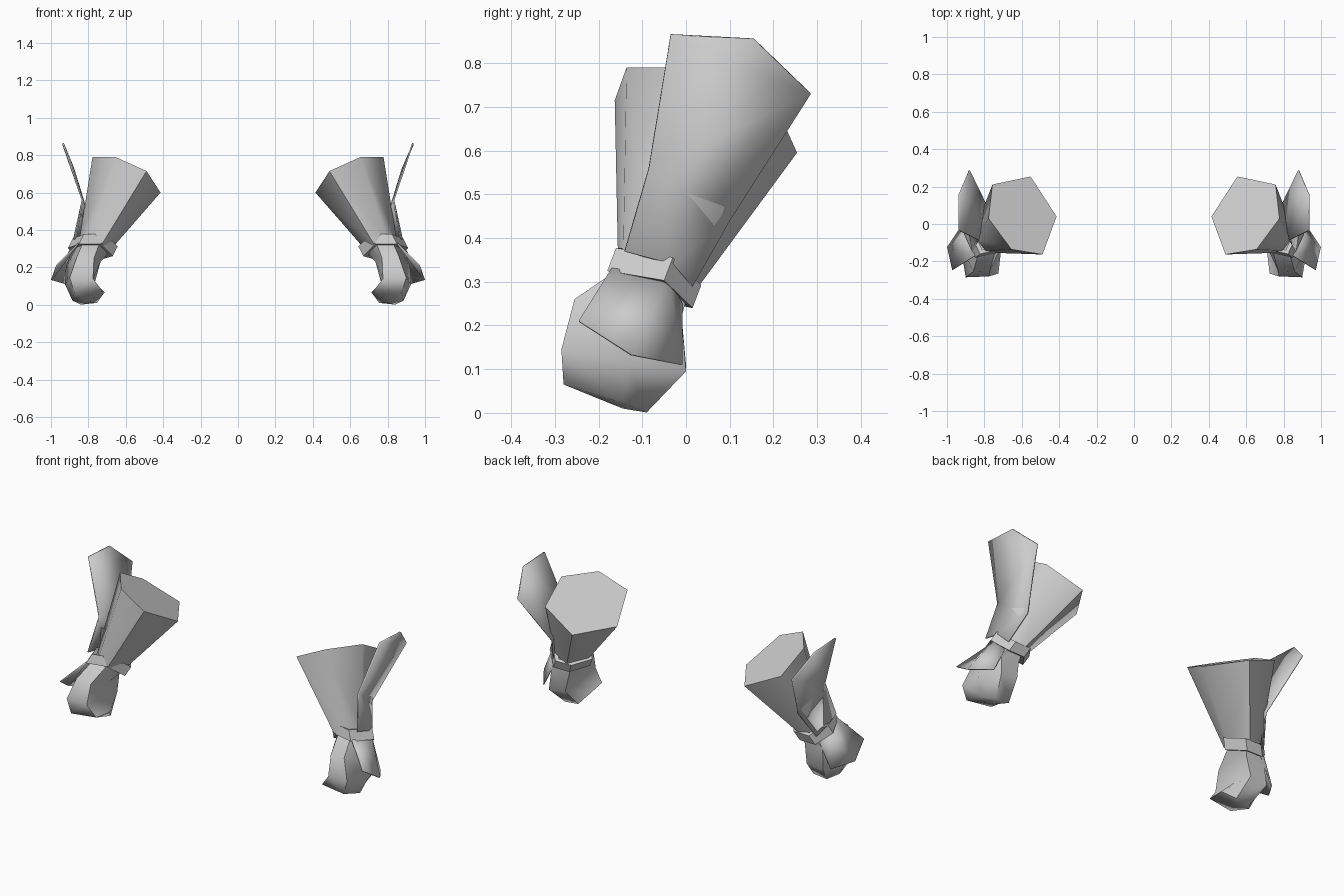
import bpy, bmesh, math
from mathutils import Vector

if "Cube" in bpy.data.objects:
    bpy.data.objects.remove(bpy.data.objects["Cube"], do_unlink=True)

# Single grey material
grey = bpy.data.materials.new("plain_grey")
grey.use_nodes = True
grey.diffuse_color = (0.6, 0.6, 0.6, 1)
grey.node_tree.nodes["Principled BSDF"].inputs["Base Color"].default_value = (0.6, 0.6, 0.6, 1)

AXIS = Vector((-0.43, 0.32, 0.84)).normalized()  # forearm direction


def make_pair(name, verts, faces, thickness=0, angle=50):
    """Build a part for the left glove and its mirror for the right one."""
    for side, sx in (("left", 1), ("right", -1)):
        bm = bmesh.new()
        vs = [bm.verts.new((v[0] * sx, v[1], v[2])) for v in verts]
        for f in faces:
            bm.faces.new([vs[i] for i in f])
        bmesh.ops.recalc_face_normals(bm, faces=bm.faces)
        mesh = bpy.data.meshes.new(f"{side}_{name}")
        bm.to_mesh(mesh)
        bm.free()
        mesh.materials.append(grey)
        ob = bpy.data.objects.new(f"{side}_{name}", mesh)
        bpy.context.collection.objects.link(ob)
        if thickness:
            mod = ob.modifiers.new("thickness", 'SOLIDIFY')
            mod.thickness = thickness
            mod.offset = 0
        bpy.ops.object.select_all(action='DESELECT')
        ob.select_set(True)
        bpy.context.view_layer.objects.active = ob
        bpy.ops.object.shade_smooth_by_angle(angle=math.radians(angle))


def bridge(rings, n=6, closed=False):
    """Quad faces joining consecutive rings of n points."""
    pairs = [(r, r + 1) for r in range(rings - 1)]
    if closed:
        pairs.append((rings - 1, 0))
    return [(a * n + i, a * n + (i + 1) % n, b * n + (i + 1) % n, b * n + i)
            for a, b in pairs for i in range(n)]


def scaled(ring, centre, s, shift):
    return [Vector(centre) + (p - Vector(centre)) * s + AXIS * shift for p in ring]


# Flared sleeve: hexagonal rim tapering to the wrist, capped at the top
rim = [Vector(p) for p in ((.655, -.136, .79), (.778, .03, .79), (.757, .211, .69),
                           (.553, .254, .595), (.414, .04, .60), (.489, -.163, .715))]
mid = sum(rim, Vector()) / 6
wrist = [Vector((.775, -.07, .32)) + (p - mid) * .42 for p in rim]
make_pair("sleeve", rim + wrist, bridge(2) + [tuple(range(6)), tuple(range(11, 5, -1))], angle=65)

# Wrist band: hollow hexagonal ring
hub = (.79, -.07, .283)
band = [Vector(p) for p in ((.85, -.18, .325), (.91, -.05, .303), (.84, .015, .24),
                            (.74, .013, .24), (.67, -.08, .26), (.735, -.155, .325))]
rings = [scaled(band, hub, s, h) for s, h in ((1, 0), (1, .062), (.8, .062), (.8, 0))]
make_pair("wrist_band", sum(rings, []), bridge(4, closed=True), angle=30)

# Fist: rings from the wrist down to the curled fingers, closed by a fan
fist = scaled(band, hub, .78, .02) + [
    (.86, -.255, .26), (.92, -.12, .21), (.87, -.01, .22),
    (.755, -.01, .22), (.735, -.12, .23), (.77, -.25, .25),
    (.90, -.285, .145), (.925, -.13, .11), (.88, 0, .095),
    (.775, 0, .11), (.765, -.10, .12), (.775, -.28, .14),
    (.875, -.28, .065), (.885, -.145, .022), (.84, -.09, .001),
    (.755, -.09, .01), (.713, -.16, .067), (.725, -.265, .075),
    (.80, -.145, .01)]
fan = [(18 + i, 18 + (i + 1) % 6, 24) for i in range(6)]
make_pair("fist", fist, bridge(4) + fan, angle=60)

# Tall cuff plate rising outside the sleeve
make_pair("cuff_plate",
          [(.865, -.14, .37), (.88, -.03, .34), (.845, .015, .29), (.79, .10, .44),
           (.88, .285, .73), (.935, .155, .855), (.935, -.035, .865), (.832, -.085, .56)],
          [(0, 1, 2, 3, 7), (3, 4, 5, 6, 7)], thickness=.008)

# Guard plate over the back of the hand
make_pair("hand_guard",
          [(.85, -.17, .33), (.885, -.04, .31), (.85, -.01, .25),
           (.92, -.01, .11), (.997, -.125, .133), (.97, -.245, .21)],
          [(0, 1, 4, 5), (1, 2, 3, 4)], thickness=.006)
